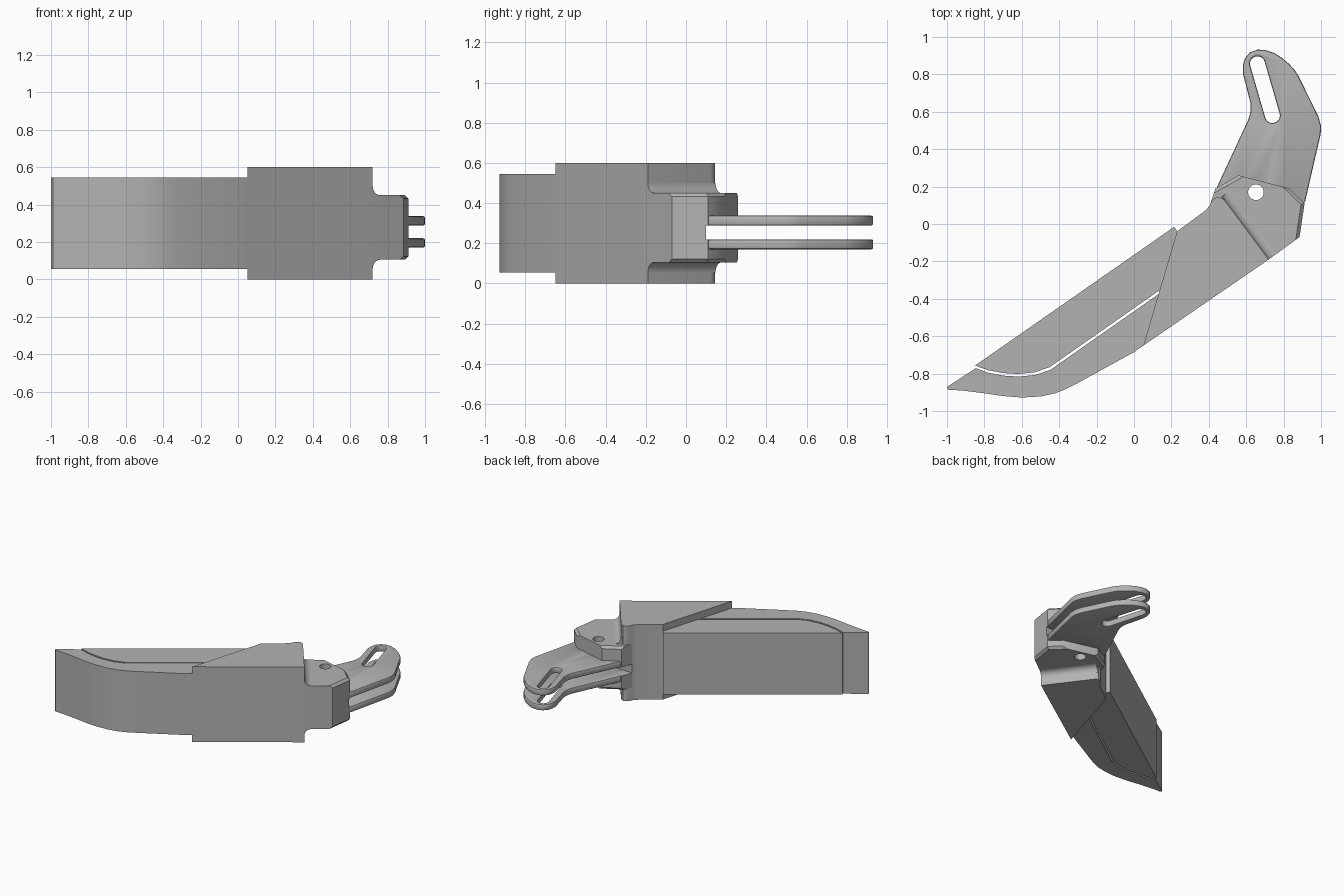
import bpy, bmesh, math
from mathutils import Vector

cube = bpy.data.objects.get("Cube")
if cube:
    bpy.data.objects.remove(cube, do_unlink=True)

# Single matte grey
grey = bpy.data.materials.new("matte_grey")
grey.use_nodes = True
color = (0.45, 0.45, 0.45, 1)
grey.diffuse_color = color
grey.node_tree.nodes["Principled BSDF"].inputs["Base Color"].default_value = color


def sweep(name, points, direction, edge_rule=None, chamfer=0.0):
    """Close a planar outline, extrude it along a vector, optionally chamfer edges."""
    bm = bmesh.new()
    face = bm.faces.new([bm.verts.new(p) for p in points])
    out = bmesh.ops.extrude_face_region(bm, geom=[face], use_keep_orig=True)
    verts = [g for g in out["geom"] if isinstance(g, bmesh.types.BMVert)]
    bmesh.ops.translate(bm, verts=verts, vec=direction)
    bmesh.ops.recalc_face_normals(bm, faces=bm.faces[:])
    if edge_rule:
        edges = [e for e in bm.edges if edge_rule(e.verts[0].co, e.verts[1].co)]
        bmesh.ops.bevel(bm, geom=edges, offset=chamfer, segments=1,
                        affect='EDGES', clamp_overlap=True)
    mesh = bpy.data.meshes.new(name)
    bm.to_mesh(mesh)
    bm.free()
    mesh.materials.append(grey)
    obj = bpy.data.objects.new(name, mesh)
    bpy.context.collection.objects.link(obj)
    return obj


def slab(name, outline, low, high, **kw):
    return sweep(name, [(x, y, low) for x, y in outline], Vector((0, 0, high - low)), **kw)


def apply(obj, mod):
    bpy.context.view_layer.objects.active = obj
    bpy.ops.object.modifier_apply(modifier=mod.name)


def cut(obj, cutter):
    mod = obj.modifiers.new("cut", 'BOOLEAN')
    mod.operation = 'DIFFERENCE'
    mod.solver = 'EXACT'
    mod.object = cutter
    apply(obj, mod)


def capsule(a, b, radius, steps=12):
    """Outline of a rounded slot from a to b (a circle when they coincide)."""
    a, b = Vector(a), Vector(b)
    heading = math.atan2(b.y - a.y, b.x - a.x)
    pts = []
    for centre, start in ((b, heading - math.pi / 2), (a, heading + math.pi / 2)):
        for i in range(steps):
            t = start + math.pi * (i + (0.5 if a == b else 0)) / (steps if a == b else steps - 1)
            pts.append((centre.x + radius * math.cos(t), centre.y + radius * math.sin(t)))
    return pts


# Blade: inner core and outer shell, split by a narrow curved gap
LOW, HIGH = 0.055, 0.545
gap_line = [(-0.85, -0.757), (-0.78, -0.782), (-0.7, -0.797), (-0.62, -0.802),
            (-0.53, -0.793), (-0.45, -0.765), (0.15, -0.345)]
slab("blade_core", gap_line + [(0.235, -0.045), (0.215, -0.015)], LOW, HIGH)
shell_inner = [(x + 0.004, y - 0.014) for x, y in gap_line]
shell_outer = [(0.055, -0.647), (0, -0.685), (-0.3, -0.85), (-0.36, -0.881),
               (-0.42, -0.905), (-0.5, -0.922), (-0.6, -0.928), (-0.7, -0.92),
               (-0.8, -0.905), (-0.92, -0.89), (-0.99, -0.887), (-1, -0.878), (-0.995, -0.868)]
slab("blade_shell", shell_inner + shell_outer, LOW, HIGH)

# Housing block with a rounded back tip
housing = slab("housing", [(0.05, -0.65), (0.72, -0.19), (0.49, 0.12), (0.476, 0.135),
                           (0.455, 0.144), (0.432, 0.139), (0.415, 0.122), (0.405, 0.1),
                           (0.385, 0.075), (0.23, -0.04)], 0, 0.6)


# Neck with chamfered outer edges
def neck_edges(a, b):
    mid = (a + b) / 2
    return abs(a.z - b.z) < 0.001 and (mid.x > 0.86 or (mid.y > 0.2 and mid.x < 0.55))


NECK_LOW, NECK_HIGH = 0.105, 0.45
neck = slab("neck", [(0.5, -0.1), (0.65, -0.238), (0.72, -0.19), (0.885, -0.07),
                     (0.912, 0.11), (0.83, 0.19), (0.56, 0.26), (0.435, 0.19), (0.405, 0.1)],
            NECK_LOW, NECK_HIGH, edge_rule=neck_edges, chamfer=0.018)

# Coves blending the housing end into the neck, above and below
start, end = Vector((0.72, -0.19, 0)), Vector((0.47, 0.147, 0))
along = end - start
out = Vector((along.y, -along.x, 0)).normalized()
R = 0.05
for name, level, sign in (("upper_cove", NECK_HIGH, 1), ("lower_cove", NECK_LOW, -1)):
    profile = [(-0.01, -0.005), (R, -0.005)]
    for i in range(9):
        t = math.pi / 2 * i / 8
        profile.append((R - R * math.sin(t), R - R * math.cos(t)))
    profile.append((-0.01, R))
    sweep(name, [start + out * n + Vector((0, 0, level + sign * h)) for n, h in profile], along)

# Cutters: slit between the plates, pivot hole, adjusting slot
slit = slab("slit_cutter", [(0.3, 0.1), (1.1, 0.1), (1.1, 0.5), (0.3, 0.5)], 0.219, 0.289)
hole = slab("hole_cutter", capsule((0.652, 0.17), (0.652, 0.17), 0.042), -0.1, 0.7)
slot = slab("slot_cutter", capsule((0.66, 0.857), (0.74, 0.58), 0.04), -0.1, 0.7)
for cutter in (slit, hole, slot):
    cutter.hide_render = True
cut(neck, slit)
cut(neck, hole)
cut(housing, slit)

# Pair of slotted plates with softened rims
plate_outline = [(0.5, 0.06), (0.8, 0.05), (0.9, 0.1), (0.915, 0.12), (0.998, 0.48),
                 (1, 0.525), (0.985, 0.577), (0.88, 0.79), (0.86, 0.822), (0.83, 0.855),
                 (0.79, 0.889), (0.75, 0.914), (0.7, 0.931), (0.66, 0.932), (0.62, 0.918),
                 (0.593, 0.885), (0.582, 0.85), (0.582, 0.805), (0.604, 0.72), (0.622, 0.65),
                 (0.624, 0.605), (0.612, 0.56), (0.44, 0.19)]
for name, base in (("lower_plate", 0.17), ("upper_plate", 0.288)):
    plate = slab(name, plate_outline, base, base + 0.05)
    cut(plate, slot)
    cut(plate, hole)
    rim = plate.modifiers.new("rim", 'BEVEL')
    rim.width = 0.01
    rim.segments = 2
    rim.limit_method = 'ANGLE'
    rim.angle_limit = math.radians(60)
    apply(plate, rim)

for cutter in (slit, hole, slot):
    bpy.data.objects.remove(cutter, do_unlink=True)

# Smooth the curved walls, keep hard edges crisp
bpy.ops.object.select_all(action='DESELECT')
for obj in bpy.context.collection.objects:
    if obj.type == 'MESH':
        obj.select_set(True)
        bpy.context.view_layer.objects.active = obj
bpy.ops.object.shade_smooth_by_angle(angle=math.radians(30))
